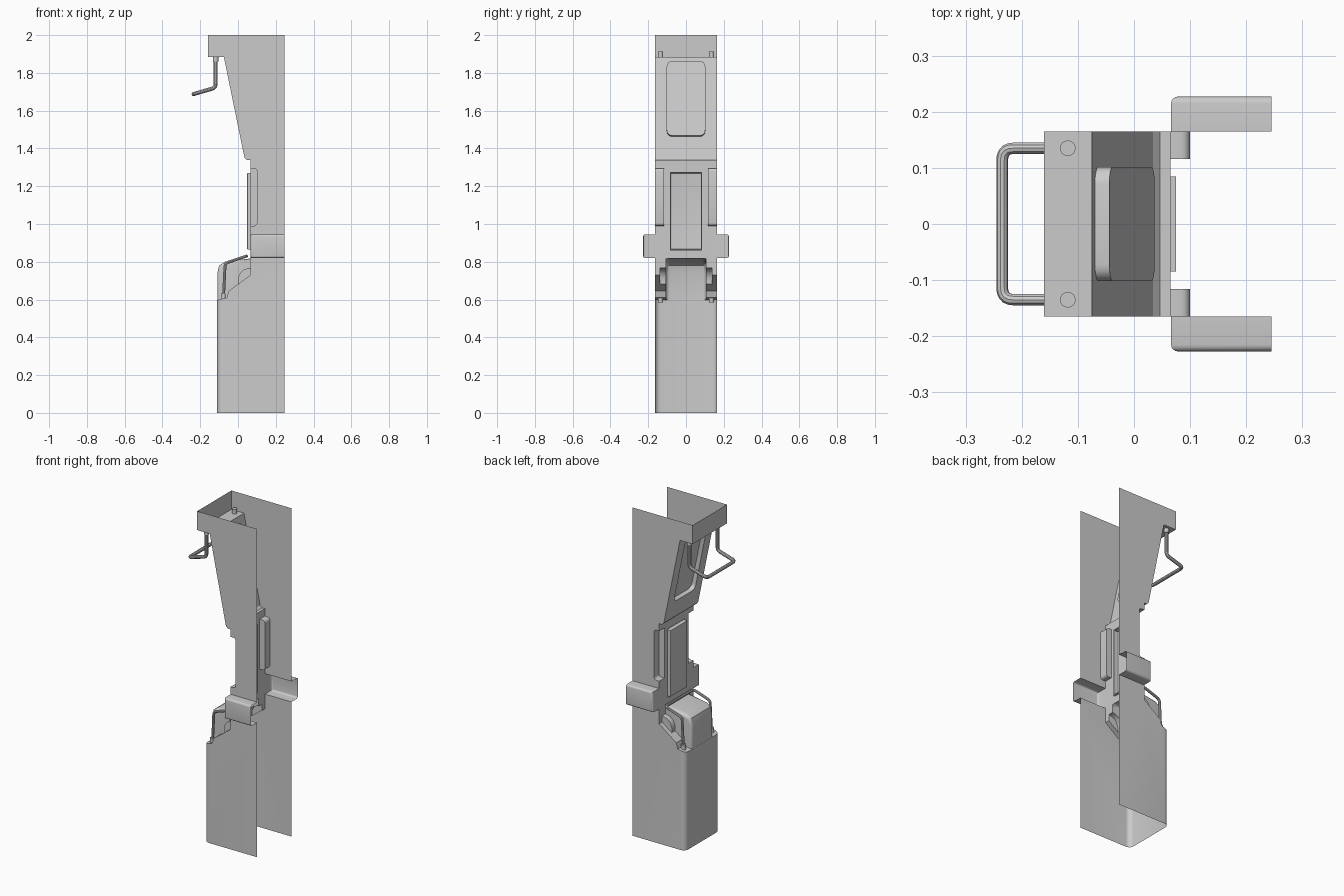
import bpy, bmesh, math
from mathutils import Vector, Matrix

if "Cube" in bpy.data.objects:
    bpy.data.objects.remove(bpy.data.objects["Cube"])


def to_object(bm, name):
    bmesh.ops.recalc_face_normals(bm, faces=bm.faces[:])
    me = bpy.data.meshes.new(name)
    bm.to_mesh(me)
    bm.free()
    ob = bpy.data.objects.new(name, me)
    bpy.context.collection.objects.link(ob)
    return ob


def prism(name, pts, y0, y1, bevel=0, pick=None):
    """Extrude an x,z profile along y, rounding the picked edges."""
    bm = bmesh.new()
    a = [bm.verts.new((x, y0, z)) for x, z in pts]
    b = [bm.verts.new((x, y1, z)) for x, z in pts]
    bm.faces.new(a)
    bm.faces.new(b[::-1])
    for i in range(len(pts)):
        j = (i + 1) % len(pts)
        bm.faces.new((a[i], a[j], b[j], b[i]))
    if bevel:
        edges = [e for e in bm.edges if pick(*e.verts)]
        bmesh.ops.bevel(bm, geom=edges, offset=bevel, segments=5, profile=0.5,
                        affect='EDGES')
    return to_object(bm, name)


def box(name, lo, hi, bevel=0, axes="", tilt=None):
    """Box between two corners; edges along the named axes are rounded."""
    lo, hi = Vector(lo), Vector(hi)
    bm = bmesh.new()
    bmesh.ops.create_cube(bm, size=1)
    bmesh.ops.scale(bm, vec=hi - lo, verts=bm.verts[:])
    if bevel:
        idx = ["xyz".index(c) for c in axes]
        edges = [e for e in bm.edges
                 if any(abs((e.verts[0].co - e.verts[1].co).normalized()[i]) > .9 for i in idx)]
        bmesh.ops.bevel(bm, geom=edges, offset=bevel, segments=4, profile=0.5,
                        affect='EDGES')
    m = Matrix.Translation((lo + hi) / 2)
    if tilt:
        m = m @ Matrix.Rotation(tilt, 4, 'Y')
    bm.transform(m)
    return to_object(bm, name)


def combine(ob, other, op):
    mod = ob.modifiers.new("bool", 'BOOLEAN')
    mod.operation, mod.object, mod.solver = op, other, 'EXACT'
    bpy.context.view_layer.objects.active = ob
    bpy.ops.object.modifier_apply(modifier=mod.name)
    bpy.data.objects.remove(other)


def smooth(ob):
    bpy.ops.object.select_all(action='DESELECT')
    ob.select_set(True)
    bpy.context.view_layer.objects.active = ob
    bpy.ops.object.shade_smooth_by_angle(angle=math.radians(32))


def tube(name, pts, radius, bend):
    """Round tube along a path with softened corners."""
    pts = [Vector(p) for p in pts]
    path = [pts[0]]
    for p, q, r in zip(pts, pts[1:], pts[2:]):
        a = q + (p - q).normalized() * bend
        b = q + (r - q).normalized() * bend
        for i in range(6):
            t = i / 5
            path.append(a * (1 - t) ** 2 + q * 2 * t * (1 - t) + b * t * t)
    path.append(pts[-1])
    cu = bpy.data.curves.new(name, 'CURVE')
    cu.dimensions = '3D'
    cu.bevel_depth, cu.bevel_resolution, cu.use_fill_caps = radius, 3, True
    sp = cu.splines.new('POLY')
    sp.points.add(len(path) - 1)
    for s, p in zip(sp.points, path):
        s.co = (*p, 1)
    ob = bpy.data.objects.new(name, cu)
    bpy.context.collection.objects.link(ob)
    bpy.ops.object.select_all(action='DESELECT')
    ob.select_set(True)
    bpy.context.view_layer.objects.active = ob
    bpy.ops.object.convert(target='MESH')
    smooth(bpy.context.object)


W = 0.165

# Main housing: head, sloped neck, middle wall, lower bin
shell = prism("housing_shell", [
    (-.16, 2.05), (-.16, 1.885), (-.075, 1.885), (.034, 1.352), (.046, 1.34), (.065, 1.34),
    (.065, .73), (-.05, .645), (-.06, .61), (-.11, .597), (-.11, -.05), (.3, -.05), (.3, 2.05)],
    -W, W, .03,
    lambda a, b: abs(a.co.x + .11) < .001 and abs(b.co.x + .11) < .001
    and abs(a.co.z - b.co.z) > .3)

# Raised rounded centre of the lower bin
bulge = prism("bin_bulge", [
    (-.1095, .5), (-.1095, .74), (-.1, .78), (-.07, .8), (.07, .818), (.15, .818), (.15, .5)],
    -.105, .105, .018, lambda a, b: abs(a.co.y - b.co.y) < .001)
combine(shell, bulge, 'UNION')

# Hinge humps beside the bulge
humps = prism("hinge_humps", [
    (.0, .65), (.0, .715), (.012, .742), (.03, .758), (.06, .768), (.12, .768), (.12, .65)],
    -.137, .137)
combine(shell, humps, 'UNION')

# Side brackets
combine(shell, box("brackets", (.066, -.227, .82), (.32, .227, .945), .012, "xz"), 'UNION')

# Rounded corner notches
for s in (-1, 1):
    y = sorted((s * .116, s * .3))
    combine(shell, box("notch", (-.02, y[0], .99), (.1, y[1], 1.295), .016, "y"), 'DIFFERENCE')

# Middle panel: groove, then raised plate
combine(shell, box("groove", (-.05, -.085, .86), (.075, .085, 1.276)), 'DIFFERENCE')
combine(shell, box("plate", (.048, -.08, .866), (.2, .08, 1.27), .004, "yz"), 'UNION')

# Recess in the sloped neck
tilt = -math.atan2(.109, .533)
cx = -.075 + (1.885 - 1.66) * .109 / .533
combine(shell, box("recess", (cx - .03, -.102, 1.458), (cx + .026, .102, 1.862),
                   .03, "x", tilt), 'DIFFERENCE')

# Open the back, top and bottom
bm = bmesh.new()
bm.from_mesh(shell.data)
for co, no in (((.245, 0, 0), (1, 0, 0)), ((0, 0, 2), (0, 0, 1)), ((0, 0, 0), (0, 0, -1))):
    bmesh.ops.bisect_plane(bm, geom=bm.verts[:] + bm.edges[:] + bm.faces[:], dist=1e-5,
                           plane_co=co, plane_no=no, clear_outer=True)
bm.to_mesh(shell.data)
bm.free()
smooth(shell)

# Upper handle with collars through the shelf
h = .135
tube("upper_handle", [(-.118, -h, 1.9), (-.118, -h, 1.722), (-.235, -h, 1.688),
                      (-.235, h, 1.688), (-.118, h, 1.722), (-.118, h, 1.9)], .0105, .022)
# Lower handle against the wall
tube("lower_handle", [(-.078, -h, .59), (-.068, -h, .792), (.045, -h, .83),
                      (.045, h, .83), (-.068, h, .792), (-.078, h, .59)], .008, .018)
for label, x, z0, z1, r in (("upper_collar", -.118, 1.86, 1.912, .014),
                            ("lower_collar", -.078, .585, .632, .013)):
    for s in (-1, 1):
        bpy.ops.mesh.primitive_cylinder_add(vertices=16, radius=r, depth=z1 - z0,
                                            location=(x, s * h, (z0 + z1) / 2))
        bpy.context.object.name = label
        smooth(bpy.context.object)
